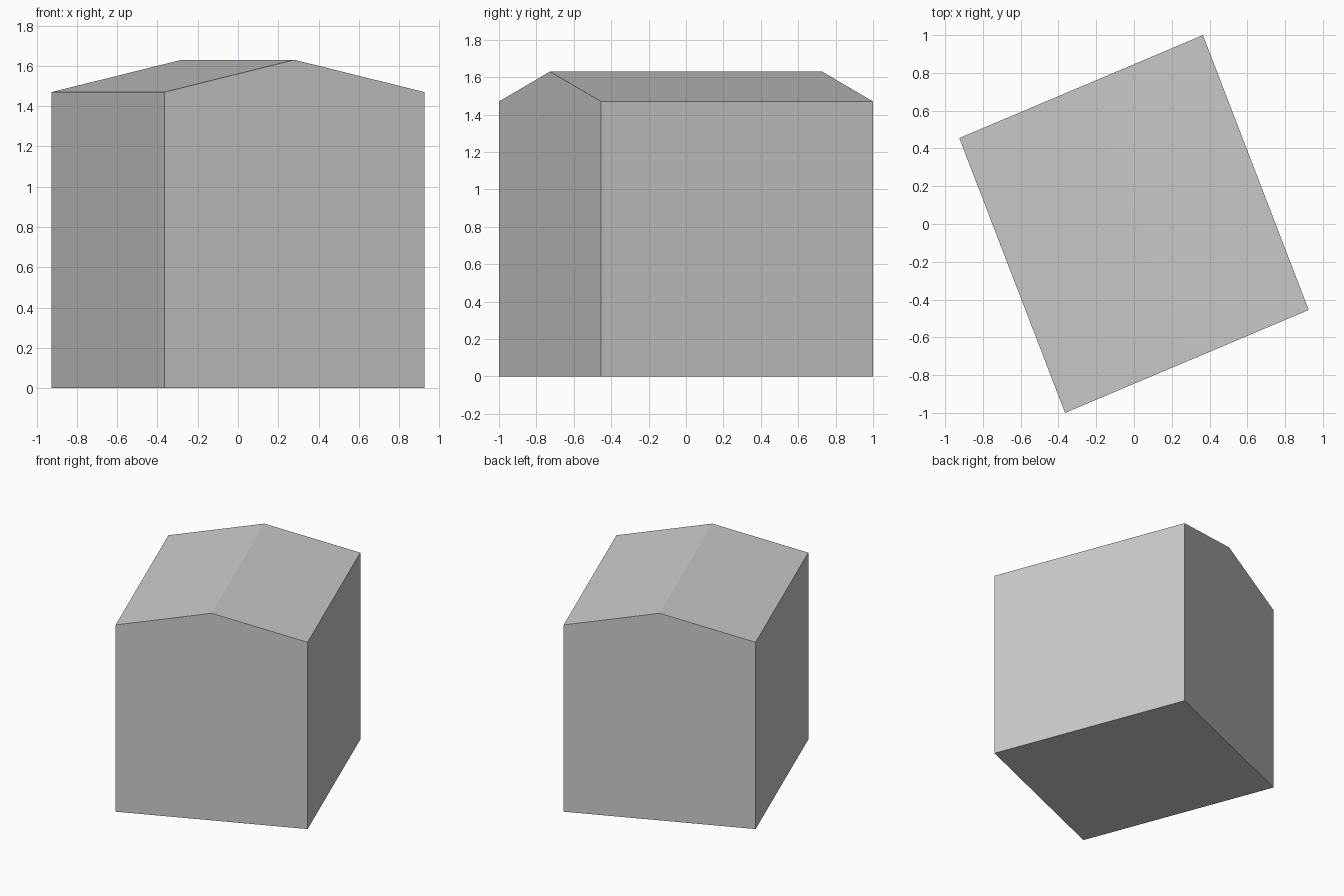
import bpy
import bmesh
from mathutils import Vector

cube = bpy.data.objects.get("Cube")
if cube:
    bpy.data.objects.remove(cube, do_unlink=True)

# Plain grey for walls and roof
grey = bpy.data.materials.new("plain_grey")
grey.use_nodes = True
colour = (0.6, 0.6, 0.6, 1)
grey.diffuse_color = colour
grey.node_tree.nodes["Principled BSDF"].inputs["Base Color"].default_value = colour

EAVE, RIDGE = 1.47, 1.63
front_left = Vector((0.925, -0.455, 0))
front_right = Vector((-0.365, -1.0, 0))
up = Vector((0, 0, 1))

# Gable profile on the front wall, extruded to the opposite gable
peak = (front_left + front_right) / 2
profile = [front_right, front_left, front_left + up * EAVE,
           peak + up * RIDGE, front_right + up * EAVE]
depth = -(front_left + front_right)

bm = bmesh.new()
gable = bm.faces.new([bm.verts.new(p) for p in profile])
result = bmesh.ops.extrude_face_region(bm, geom=[gable], use_keep_orig=True)
moved = [g for g in result["geom"] if isinstance(g, bmesh.types.BMVert)]
bmesh.ops.translate(bm, verts=moved, vec=depth)
bmesh.ops.recalc_face_normals(bm, faces=bm.faces)

mesh = bpy.data.meshes.new("gabled_building")
bm.to_mesh(mesh)
bm.free()
mesh.materials.append(grey)
building = bpy.data.objects.new("gabled_building", mesh)
bpy.context.collection.objects.link(building)
